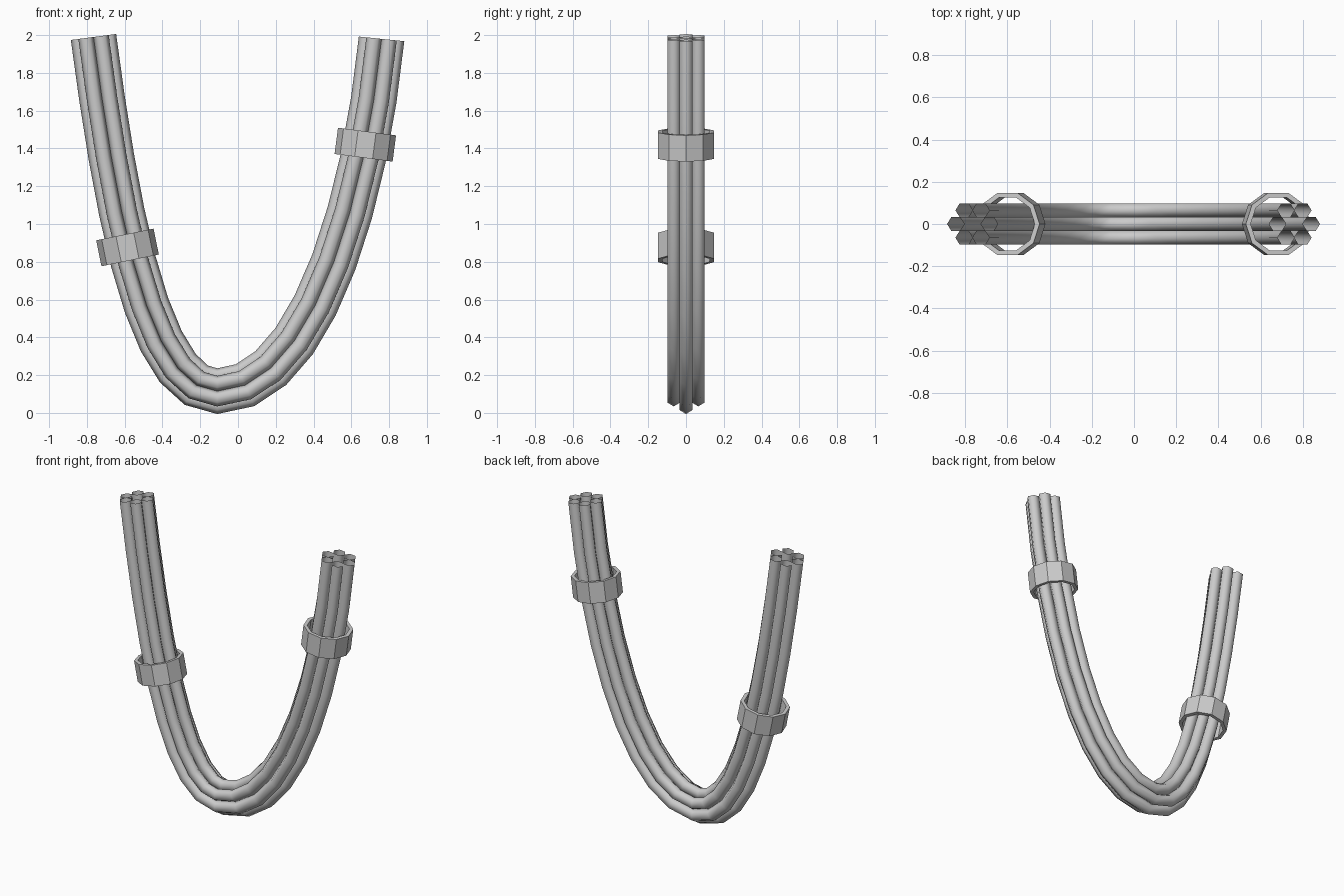
import bpy, bmesh, math
from mathutils import Vector

if "Cube" in bpy.data.objects:
    bpy.data.objects.remove(bpy.data.objects["Cube"])

# centre line of the sagging bundle: two cubic spans meeting at the low point
SPANS = [[(-.765, 1.99), (-.635, .997), (-.46, .115), (-.11, .115)],
         [(-.11, .115), (.35, .115), (.66, 1.0), (.76, 1.98)]]
STEPS, SIDES = 9, 6

def bezier(p, t):
    w = [(1-t)**3, 3*t*(1-t)**2, 3*t*t*(1-t), t**3]
    d = [-3*(1-t)**2, 3*(1-t)**2 - 6*t*(1-t), 6*t*(1-t) - 3*t*t, 3*t*t]
    mix = lambda k: Vector((sum(a*q[0] for a, q in zip(k, p)), 0,
                            sum(a*q[1] for a, q in zip(k, p))))
    return mix(w), mix(d).normalized()

path = [bezier(SPANS[0], i/STEPS) for i in range(STEPS)]
path += [bezier(SPANS[1], i/STEPS) for i in range(STEPS+1)]

def finish(name, bm, smooth):
    bmesh.ops.recalc_face_normals(bm, faces=bm.faces)
    me = bpy.data.meshes.new(name)
    bm.to_mesh(me)
    bm.free()
    ob = bpy.data.objects.new(name, me)
    bpy.context.collection.objects.link(ob)
    for f in me.polygons:
        f.use_smooth = smooth

def bridge(bm, a, b):
    n = len(a)
    for i in range(n):
        bm.faces.new((a[i], a[(i+1) % n], b[(i+1) % n], b[i]))

# six open strands packed around the centre line
def strand(k):
    a = k*math.pi/3
    bm = bmesh.new()
    rings = []
    for p, t in path:
        side = Vector((-t.z, 0, t.x))
        ring = []
        for j in range(SIDES):
            b = a + j*math.tau/SIDES
            u = .08*math.cos(a) + .041*math.cos(b)
            v = (.08*math.sin(a) + .041*math.sin(b))*.935
            ring.append(bm.verts.new(p + side*u + Vector((0, v, 0))))
        rings.append(ring)
    for r, s in zip(rings, rings[1:]):
        bridge(bm, r, s)
    finish(f"cable_strand_{k+1}", bm, True)

for k in range(6):
    strand(k)

# ten-sided clamp rings
def collar(name, centre, axis, height=.14, outer=.155, inner=.132):
    c, t = Vector(centre), Vector(axis).normalized()
    side = Vector((t.z, 0, -t.x))
    bm = bmesh.new()
    loops = []
    for r, h in ((outer, -.5), (outer, .5), (inner, .5), (inner, -.5)):
        loops.append([bm.verts.new(c + t*h*height + side*r*math.cos(j*math.tau/10)
                      + Vector((0, r*math.sin(j*math.tau/10), 0))) for j in range(10)])
    for i in range(4):
        bridge(bm, loops[i], loops[(i+1) % 4])
    finish(name, bm, False)

collar("left_collar", (-.585, 0, .876), (-.2, 0, .98))
collar("right_collar", (.674, 0, 1.42), (.13, 0, .99))
